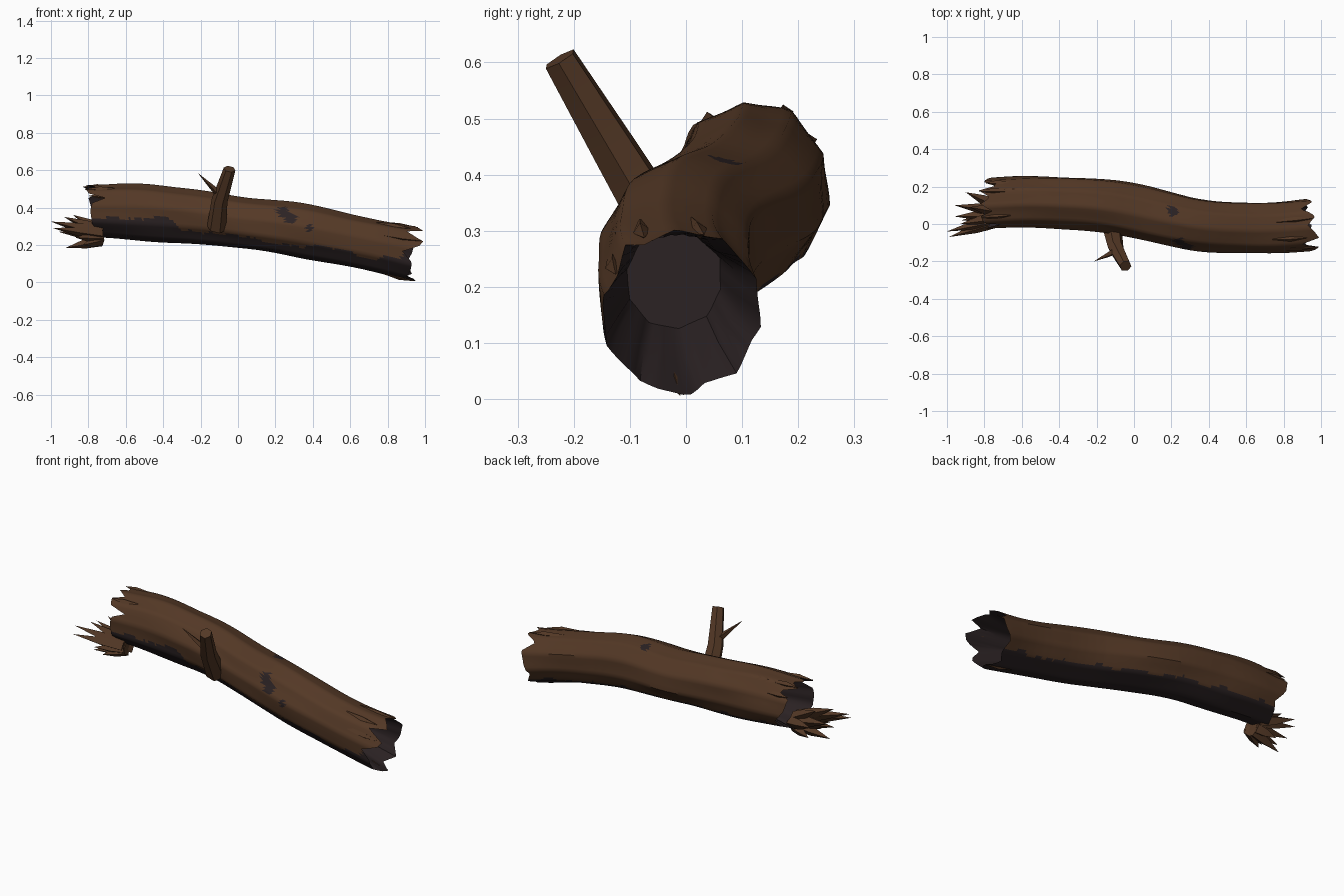
import bpy, bmesh, math, random
from mathutils import Vector, noise

if "Cube" in bpy.data.objects:
    bpy.data.objects.remove(bpy.data.objects["Cube"])

random.seed(4)


def material(name, colour):
    m = bpy.data.materials.new(name)
    m.diffuse_color = (*colour, 1)
    m.use_nodes = True
    m.node_tree.nodes["Principled BSDF"].inputs["Base Color"].default_value = m.diffuse_color
    return m


BARK = material("brown bark", (0.088, 0.040, 0.019))
ROT = material("dark rot", (0.024, 0.016, 0.017))


def lerp_table(table, x):
    """Piecewise linear lookup in rows of (key, value, ...)."""
    if x <= table[0][0]:
        return table[0][1:]
    for a, b in zip(table, table[1:]):
        if x <= b[0]:
            t = (x - a[0]) / (b[0] - a[0])
            return [p + (q - p) * t for p, q in zip(a[1:], b[1:])]
    return table[-1][1:]


def finish(name, bm, angle):
    bmesh.ops.recalc_face_normals(bm, faces=bm.faces)
    me = bpy.data.meshes.new(name)
    bm.to_mesh(me)
    bm.free()
    ob = bpy.data.objects.new(name, me)
    bpy.context.collection.objects.link(ob)
    me.materials.append(BARK)
    me.materials.append(ROT)
    bpy.ops.object.select_all(action='DESELECT')
    ob.select_set(True)
    bpy.context.view_layer.objects.active = ob
    bpy.ops.object.shade_smooth_by_angle(angle=math.radians(angle))
    return ob


# Log spine: x, centre y, centre z, half width, half height
SPINE = [(-0.85, .105, .385, .137, .132), (-0.55, .12, .38, .137, .152),
         (-0.2, .105, .35, .138, .142), (0, .07, .32, .148, .132),
         (0.2, .022, .30, .144, .137), (0.4, -.015, .265, .137, .147),
         (0.72, -.025, .202, .137, .137), (1.0, 0, .14, .142, .148)]
# Broken ends: angle round the log (0 back, 90 top, 180 front), x
RIGHT = [(0, .93), (30, .95), (50, .89), (70, .97), (90, .93), (108, .97),
         (120, .99), (132, .90), (150, .99), (162, .97), (180, .88), (200, .93),
         (225, .92), (240, .90), (252, .94), (270, .95), (288, .89), (312, .93),
         (336, .90), (360, .93)]
LEFT = [(0, -.78), (30, -.80), (45, -.73), (60, -.83), (75, -.77), (90, -.82),
        (108, -.76), (120, -.82), (138, -.80), (150, -.71), (162, -.78), (180, -.79),
        (210, -.78), (240, -.74), (270, -.77), (300, -.75), (330, -.72), (360, -.78)]
# Height of the rot line along the front side
ROT_LINE = [(-.8, .345), (-.35, .345), (-.3, .285), (-.15, .27), (0, .245),
            (.25, .205), (.5, .19), (.7, .125), (.95, .15)]
SPOTS = [(.24, -.09, .37, .035), (.285, -.11, .335, .033), (.38, -.145, .29, .022),
         (.21, .07, .43, .02)]
COLS, ROWS, SIDES = 60, 170, 10


def spine(x):
    # averaged lookup rounds off the bends
    samples = [lerp_table(SPINE, x + d) for d in (-.1, -.05, 0, .05, .1)]
    return [sum(c) / 5 for c in zip(*samples)]


def surface(x, a, scale=1.0):
    """Point on the faceted, slightly lumpy log."""
    cy, cz, ry, rz = spine(x)
    step = math.tau / SIDES
    facet = math.cos(step / 2) / math.cos((a + .2) % step - step / 2)
    lump = 1 + .05 * noise.noise((x * 3, math.cos(a) * 1.5, math.sin(a) * 1.5))
    r = 1.03 * facet * lump * scale
    return Vector((x, cy + ry * r * math.cos(a), cz + rz * r * math.sin(a)))


def is_rotten(p):
    cy, cz, ry, rz = spine(p.x)
    wob = noise.noise((p.x * 11, p.y * 6, p.z * 6)) * .022
    wob += noise.noise((p.x * 30, 3, p.z * 12)) * .01
    front = lerp_table(ROT_LINE, p.x)[0]
    back = cz - .68 * rz
    t = min(1, max(0, (p.y - cy) / ry * .6 + .5))
    if p.z < front + (back - front) * t + wob:
        return True
    return any((p - Vector(s[:3])).length < s[3] + wob * .6 for s in SPOTS)


# Hollow log with torn ends
bm = bmesh.new()
angles = [math.tau * i / COLS for i in range(COLS)]
ends = [(lerp_table(LEFT, math.degrees(a))[0], lerp_table(RIGHT, math.degrees(a))[0])
        for a in angles]
rings = []
for j in range(ROWS + 1):
    t = j / ROWS
    rings.append([bm.verts.new(surface(l + (r - l) * t, a))
                  for a, (l, r) in zip(angles, ends)])


def bridge(r0, r1, rot=None):
    for i in range(COLS):
        k = (i + 1) % COLS
        f = bm.faces.new((r0[i], r0[k], r1[k], r1[i]))
        dark = is_rotten(f.calc_center_median()) if rot is None else rot
        f.material_index = int(dark)


for r0, r1 in zip(rings, rings[1:]):
    bridge(r0, r1)

# Tapering splintered rim, then a dark hollow closed deep inside
for rim, mouth, deep in ((rings[0], -.66, -.55), (rings[-1], .80, .66)):
    inner = [bm.verts.new(surface(mouth + random.uniform(-.02, .02), a, .80)) for a in angles]
    floor = [bm.verts.new(surface(deep, a, .62)) for a in angles]
    bridge(rim, inner, True)
    bridge(inner, floor, True)
    bm.faces.new(floor).material_index = 1
finish("log", bm, 37)


def tapered(bm, path, radii, sides):
    """Faceted rod along a path; a zero last radius makes a point."""
    path = [Vector(p) for p in path]
    axis = (path[-1] - path[0]).normalized()
    u = axis.cross(Vector((0.1, 1, 0.2))).normalized()
    v = axis.cross(u)
    prev = None
    for p, r in zip(path, radii):
        if r == 0:
            tip = bm.verts.new(p)
            for i in range(sides):
                bm.faces.new((prev[i], prev[(i + 1) % sides], tip))
            return
        ring = [bm.verts.new(p + r * (u * math.cos(math.tau * i / sides)
                                      + v * math.sin(math.tau * i / sides)))
                for i in range(sides)]
        if prev:
            for i in range(sides):
                k = (i + 1) % sides
                bm.faces.new((prev[i], prev[k], ring[k], ring[i]))
        else:
            bm.faces.new(ring[::-1])
        prev = ring
    bm.faces.new(prev)


# Snapped branch and its pointed twig
bm = bmesh.new()
tapered(bm, [(-.115, -.035, .29), (-.098, -.125, .44), (-.045, -.225, .606)],
        [.052, .043, .032], 6)
finish("branch", bm, 25)
bm = bmesh.new()
tapered(bm, [(-.085, -.135, .455), (-.14, -.165, .51), (-.215, -.2, .585)],
        [.022, .014, 0], 4)
finish("twig", bm, 25)

# Fan of splinters at the torn left end
TIPS = [(-1, -.04, .325), (-.99, -.07, .29), (-.96, .04, .27), (-.92, .02, .185),
        (-.96, .10, .31), (-.90, .17, .30), (-.88, .09, .36), (-.87, -.05, .24),
        (-.84, .10, .20), (-.93, .0, .35), (-.83, -.03, .20)]
bm = bmesh.new()
for tip in TIPS:
    t = Vector(tip)
    base = Vector((-.73, .055 + (t.y - .05) * .35, .25 + (t.z - .27) * .3))
    tapered(bm, [base, base.lerp(t, .45), t], [.032, .026, 0], 4)
finish("end_splinters", bm, 20)

# Loose bark slivers lifting from the top of both ends
bm = bmesh.new()
for x0, x1, deg in ((.74, .93, 118), (.76, .97, 75), (.78, .98, 150), (.78, .95, 268),
                    (-.66, -.82, 122), (-.68, -.83, 62), (-.67, -.80, 35)):
    a = math.radians(deg)
    tapered(bm, [surface(x0, a, .93), surface((x0 + x1) / 2, a, .98), surface(x1, a, 1.02)],
            [.012, .016, 0], 4)
finish("bark_slivers", bm, 20)
